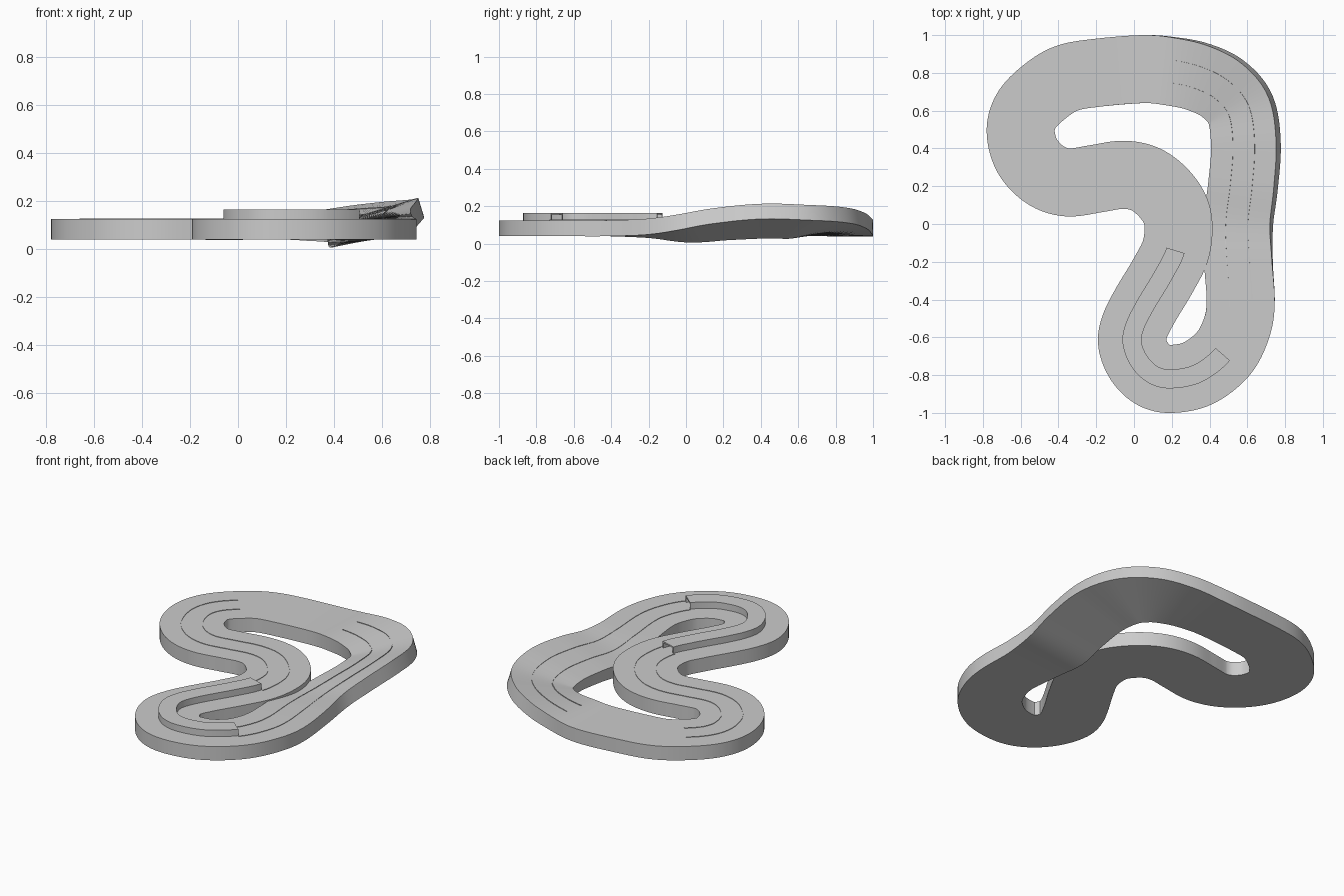
import bpy
import bmesh
import math
from mathutils import Vector

cube = bpy.data.objects.get("Cube")
if cube:
    bpy.data.objects.remove(cube, do_unlink=True)

grey = bpy.data.materials.new("light grey plastic")
grey.use_nodes = True
grey.diffuse_color = (0.6, 0.6, 0.6, 1)
grey.node_tree.nodes["Principled BSDF"].inputs["Base Color"].default_value = (0.6, 0.6, 0.6, 1)

BASE, THICK, HALF, STEPS = 0.04, 0.085, 0.18, 8

# Centre line of the flat part, then the banked part with rise and bank angle
flat = [(.05, .82), (-.2, .8), (-.36, .77), (-.48, .695), (-.57, .6), (-.6, .49),
        (-.565, .36), (-.47, .26), (-.35, .22), (-.2, .24), (-.07, .26), (.04, .245),
        (.13, .19), (.205, .1), (.235, 0), (.22, -.14), (.15, -.28), (.06, -.43),
        (.005, -.54), (-.01, -.63), (.03, -.73), (.105, -.8), (.2, -.82),
        (.34, -.79), (.47, -.69), (.54, -.56), (.565, -.42)]
banked = [(.555, -.2, 0, 3), (.56, 0, .002, 11.5), (.588, .2, .025, 15),
          (.605, .42, .04, 17), (.575, .61, .035, 16), (.475, .725, .03, 13),
          (.34, .785, .02, 8), (.2, .81, .01, 3)]
points = [Vector((x, y, 0, 0)) for x, y in flat] + [Vector(p) for p in banked]
LANE_START, BRIDGE_START, BRIDGE_END = 3, 15, 24
LANE_END = len(points) - 1


def spline(a, b, c, d, t):
    return b + (c - a) * (t / 2) + (2 * a - 5 * b + 4 * c - d) * (t * t / 2) \
        + (3 * b - a - 3 * c + d) * (t ** 3 / 2)


n = len(points)
path = [spline(*(points[(i + k) % n] for k in (-1, 0, 1, 2)), s / STEPS)
        for i in range(n) for s in range(STEPS)]


def frame(i):
    """Origin, sideways and upward directions of the track at a sample."""
    m = len(path)
    p = path[i % m]
    t = path[(i + 1) % m] - path[(i - 1) % m]
    side = Vector((t.y, -t.x, 0)).normalized()
    up = Vector((0, 0, 1))
    a = math.radians(p.w)
    return (Vector((p.x, p.y, BASE + p.z)),
            side * math.cos(a) + up * math.sin(a),
            up * math.cos(a) - side * math.sin(a))


def sweep(name, profile, start=None, end=None):
    """Carry a closed cross-section along the track, all round or between two points."""
    closed = start is None
    ids = range(len(path)) if closed else range(start * STEPS, end * STEPS + 1)
    bm = bmesh.new()
    rings = []
    for i in ids:
        o, side, up = frame(i)
        rings.append([bm.verts.new(o + side * u + up * w) for u, w in profile])
    pairs = list(zip(rings, rings[1:]))
    if closed:
        pairs.append((rings[-1], rings[0]))
    else:
        bm.faces.new(rings[0])
        bm.faces.new(rings[-1][::-1])
    k = len(profile)
    for r, q in pairs:
        for j in range(k):
            bm.faces.new((r[j], q[j], q[(j + 1) % k], r[(j + 1) % k]))
    bmesh.ops.recalc_face_normals(bm, faces=bm.faces)
    mesh = bpy.data.meshes.new(name)
    bm.to_mesh(mesh)
    bm.free()
    mesh.materials.append(grey)
    obj = bpy.data.objects.new(name, mesh)
    bpy.context.collection.objects.link(obj)
    bpy.ops.object.select_all(action="DESELECT")
    obj.select_set(True)
    bpy.context.view_layer.objects.active = obj
    bpy.ops.object.shade_smooth_by_angle(angle=math.radians(30))
    return obj


def box(left, right, low, high):
    return [(left, low), (left, high), (right, high), (right, low)]


# Track slab
sweep("track_slab", box(-HALF, HALF, 0, THICK))

# Thin lane lines before and after the covered stretch
for label, u in (("inner", -0.06), ("outer", 0.06)):
    line = box(u - 0.002, u + 0.002, THICK - 0.004, THICK + 0.003)
    sweep(label + "_lane_line_curves", line, LANE_START, BRIDGE_START)
    sweep(label + "_lane_line_bank", line, BRIDGE_END, LANE_END)

# Open-ended tunnel: two walls and a roof
w, t, top = 0.05, 0.008, THICK + 0.04
sweep("tunnel_cover", [(-w, THICK), (-w, top), (w, top), (w, THICK),
                       (w - t, THICK), (w - t, top - t), (t - w, top - t), (t - w, THICK)],
      BRIDGE_START, BRIDGE_END)
